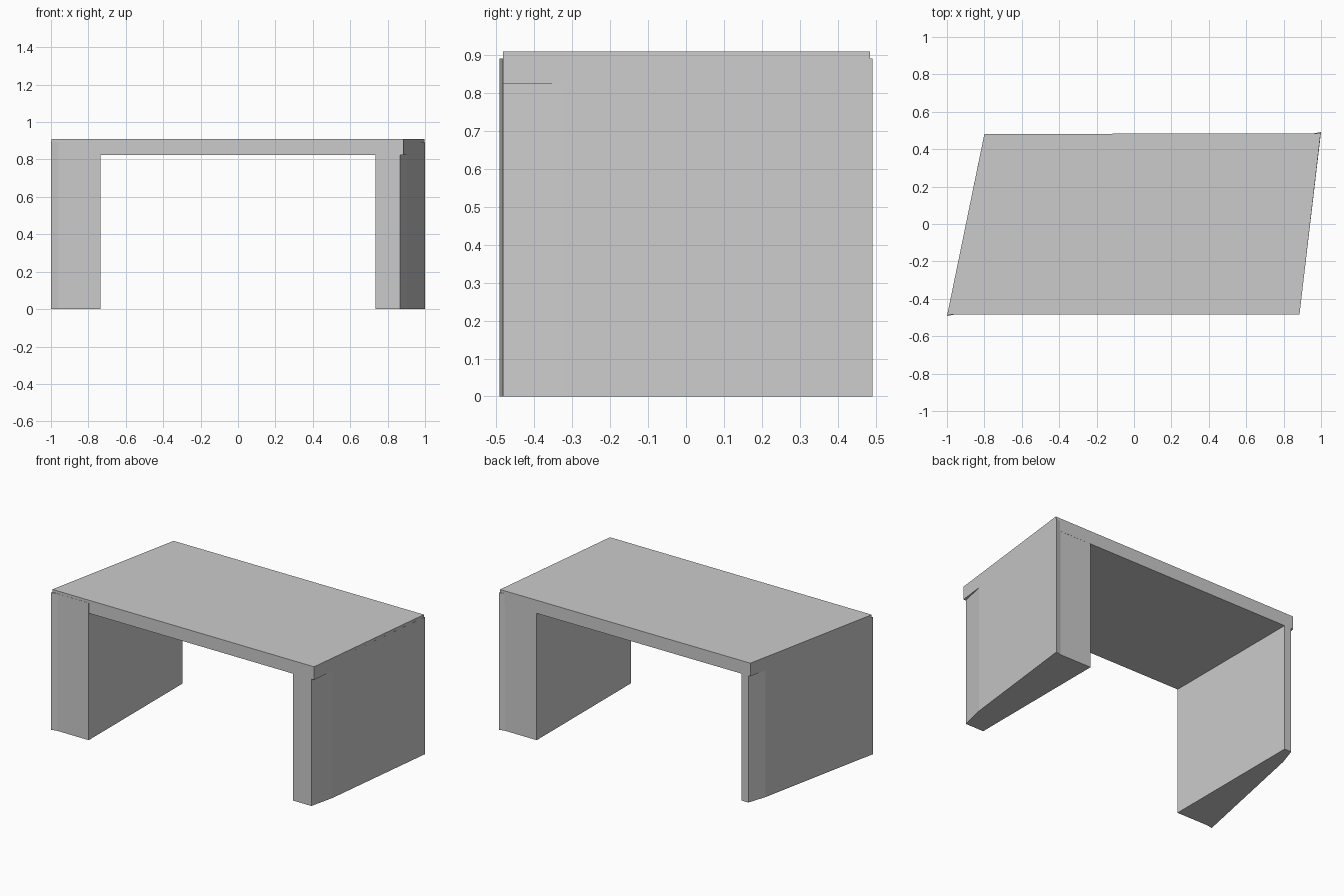
import bpy
import bmesh

if "Cube" in bpy.data.objects:
    bpy.data.objects.remove(bpy.data.objects["Cube"])


def prism(name, outline, z0, z1):
    """Extrude a counter-clockwise plan outline from z0 to z1."""
    bm = bmesh.new()
    face = bm.faces.new([bm.verts.new((x, y, z0)) for x, y in outline])
    ext = bmesh.ops.extrude_face_region(bm, geom=[face], use_keep_orig=True)
    top = [g for g in ext["geom"] if isinstance(g, bmesh.types.BMVert)]
    bmesh.ops.translate(bm, verts=top, vec=(0, 0, z1 - z0))
    bmesh.ops.recalc_face_normals(bm, faces=bm.faces)
    mesh = bpy.data.meshes.new(name)
    bm.to_mesh(mesh)
    bm.free()
    obj = bpy.data.objects.new(name, mesh)
    bpy.context.collection.objects.link(obj)
    return obj


# skewed table top
prism("table_top",
      [(-0.998, -0.483), (0.885, -0.483), (0.998, 0.485), (-0.8, 0.481)],
      0.825, 0.91)

# right support: narrow at the front, flaring to the back corner
prism("right_leg",
      [(0.735, -0.483), (0.866, -0.483), (0.904, -0.32), (1.0, 0.492),
       (0.96, 0.484), (0.735, 0.484)],
      0.0, 0.892)

# left support: wide at the front, tapering to the back
prism("left_leg",
      [(-0.735, 0.481), (-0.785, 0.481), (-0.825, 0.36), (-0.95, -0.25),
       (-1.0, -0.492), (-0.96, -0.484), (-0.735, -0.484)],
      0.0, 0.892)
